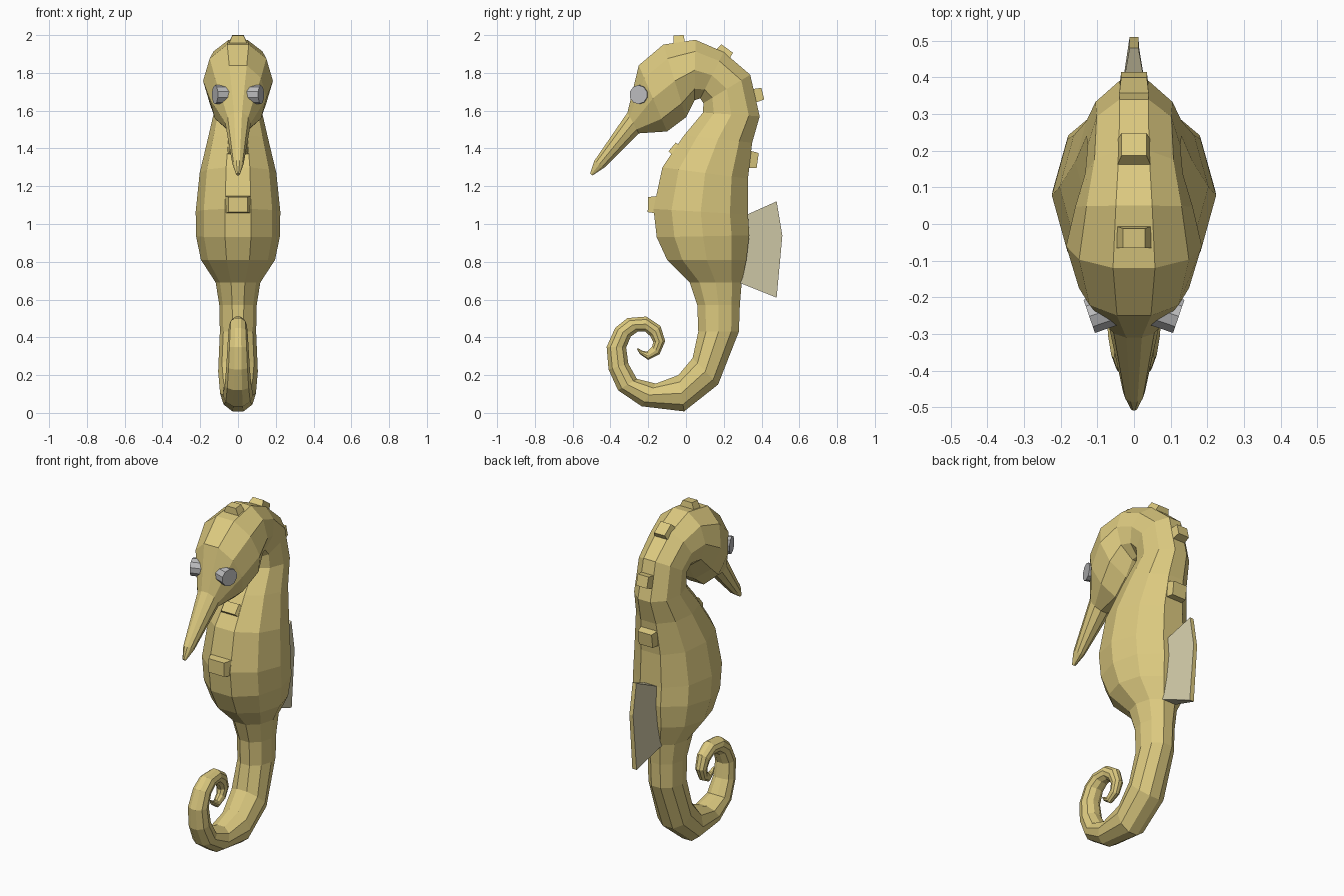
import bpy, bmesh, math
from mathutils import Vector


def material(name, rgb):
    m = bpy.data.materials.new(name)
    m.diffuse_color = (*rgb, 1)
    return m


YELLOW = material("sandy yellow", (0.72, 0.59, 0.215))
PALE = material("pale fin", (0.65, 0.60, 0.40))
GREY = material("eye grey", (0.50, 0.50, 0.51))


def finish(bm, name, *mats):
    bmesh.ops.recalc_face_normals(bm, faces=bm.faces)
    mesh = bpy.data.meshes.new(name)
    bm.to_mesh(mesh)
    bm.free()
    for m in mats:
        mesh.materials.append(m)
    ob = bpy.data.objects.new(name, mesh)
    bpy.context.collection.objects.link(ob)
    return ob


def tube(name, rings, sides=10):
    """Loft through rings given as outer (y, z), inner (y, z), half width."""
    bm = bmesh.new()
    loops = []
    for oy, oz, iy, iz, w in rings:
        outer, inner = Vector((0, oy, oz)), Vector((0, iy, iz))
        mid = (outer + inner) / 2
        half = (outer - inner) / 2 / math.cos(math.pi / sides)
        loop = []
        for k in range(sides):
            t = (k + 0.5) * math.tau / sides
            loop.append(bm.verts.new(mid + half * math.cos(t)
                                     + Vector((w * math.sin(t), 0, 0))))
        loops.append(loop)
    for a, b in zip(loops, loops[1:]):
        for k in range(sides):
            j = (k + 1) % sides
            bm.faces.new((a[k], a[j], b[j], b[k]))
    bm.faces.new(loops[0])
    bm.faces.new(loops[-1])
    return finish(bm, name, YELLOW)


# Head with snout, running over the crown into the neck
head = [
    (-0.508, 1.268, -0.495, 1.257, 0.010),
    (-0.485, 1.335, -0.430, 1.300, 0.030),
    (-0.310, 1.590, -0.250, 1.480, 0.068),
    (-0.250, 1.840, -0.100, 1.490, 0.150),
    (-0.120, 1.950, 0.000, 1.565, 0.185),
    (0.050, 1.975, 0.045, 1.655, 0.160),
    (0.200, 1.910, 0.075, 1.665, 0.133),
    (0.340, 1.790, 0.092, 1.640, 0.126),
]
# Belly and trunk
trunk = [
    (0.390, 1.570, 0.090, 1.590, 0.130),
    (0.350, 1.430, -0.010, 1.470, 0.160),
    (0.328, 1.240, -0.125, 1.300, 0.203),
    (0.328, 1.050, -0.172, 1.080, 0.224),
    (0.335, 0.940, -0.155, 0.930, 0.222),
    (0.320, 0.810, -0.100, 0.810, 0.196),
    (0.295, 0.690, 0.020, 0.690, 0.118),
    (0.285, 0.570, 0.060, 0.570, 0.099),
]
# Curled tail
tail = [
    (0.280, 0.430, 0.065, 0.430, 0.096),
    (0.170, 0.150, 0.035, 0.290, 0.105),
    (-0.010, 0.008, -0.040, 0.200, 0.095),
    (-0.235, 0.035, -0.160, 0.155, 0.080),
    (-0.360, 0.120, -0.260, 0.180, 0.070),
    (-0.410, 0.230, -0.305, 0.260, 0.062),
    (-0.420, 0.350, -0.317, 0.345, 0.056),
    (-0.375, 0.450, -0.292, 0.405, 0.051),
    (-0.310, 0.502, -0.255, 0.430, 0.047),
    (-0.210, 0.510, -0.215, 0.430, 0.042),
    (-0.135, 0.460, -0.188, 0.405, 0.037),
    (-0.110, 0.380, -0.173, 0.375, 0.032),
    (-0.140, 0.310, -0.180, 0.350, 0.026),
    (-0.200, 0.280, -0.205, 0.325, 0.020),
    (-0.245, 0.312, -0.230, 0.328, 0.013),
    (-0.262, 0.342, -0.250, 0.340, 0.006),
]
tube("body", head + trunk + tail)


def bump(name, y, z, angle, length, width, height, top):
    """Tapered block sitting on the skin, pointing along angle in the side plane."""
    a = math.radians(angle)
    n = Vector((0, math.cos(a), math.sin(a)))
    t = Vector((0, -math.sin(a), math.cos(a)))
    base = Vector((0, y, z))
    bm = bmesh.new()
    rows = []
    for h, w, l in ((-0.045, width, length), (height, top, length * 0.8)):
        rows.append([bm.verts.new(base + n * h + t * (sy * l / 2) + Vector((sx * w, 0, 0)))
                     for sx, sy in ((-1, -1), (1, -1), (1, 1), (-1, 1))])
    lo, hi = rows
    bm.faces.new(lo)
    bm.faces.new(hi)
    for k in range(4):
        j = (k + 1) % 4
        bm.faces.new((lo[k], lo[j], hi[j], hi[k]))
    finish(bm, name, YELLOW)


# Bony bumps along the back and the belly
bump("crown_bump", -0.036, 1.962, 94, 0.066, 0.066, 0.037, 0.030)
bump("nape_bump", 0.200, 1.905, 54, 0.095, 0.056, 0.030, 0.034)
bump("neck_bump", 0.366, 1.680, 14, 0.080, 0.045, 0.042, 0.035)
bump("back_bump", 0.338, 1.342, -8, 0.100, 0.062, 0.042, 0.045)
bump("chest_bump", -0.052, 1.390, 140, 0.075, 0.080, 0.028, 0.045)
bump("belly_bump", -0.166, 1.102, 179, 0.100, 0.085, 0.036, 0.050)

# Dorsal fin: thick at the root, thin at the rim
bm = bmesh.new()
outline = [(0.28, 0.69, 0.045), (0.48, 0.61, 0.014), (0.51, 0.94, 0.012),
           (0.48, 1.12, 0.012), (0.29, 1.035, 0.045)]
left = [bm.verts.new((-w, y, z)) for y, z, w in outline]
right = [bm.verts.new((w, y, z)) for y, z, w in outline]
bm.faces.new(left)
bm.faces.new(right)
for k in range(5):
    j = (k + 1) % 5
    f = bm.faces.new((left[k], left[j], right[j], right[k]))
    f.material_index = 1 if k in (1, 2) else 0
finish(bm, "dorsal_fin", PALE, YELLOW)

# Eyes: short studs turned slightly forward
for side, label in ((-1, "left"), (1, "right")):
    axis = Vector((side * math.cos(0.33), -math.sin(0.33), 0))
    bm = bmesh.new()
    bmesh.ops.create_cone(bm, cap_ends=True, segments=10, radius1=0.05,
                          radius2=0.05, depth=0.10)
    eye = finish(bm, label + "_eye", GREY)
    eye.rotation_euler = axis.to_track_quat('Z', 'Y').to_euler()
    eye.location = Vector((side * 0.122, -0.252, 1.685)) - axis * 0.05
